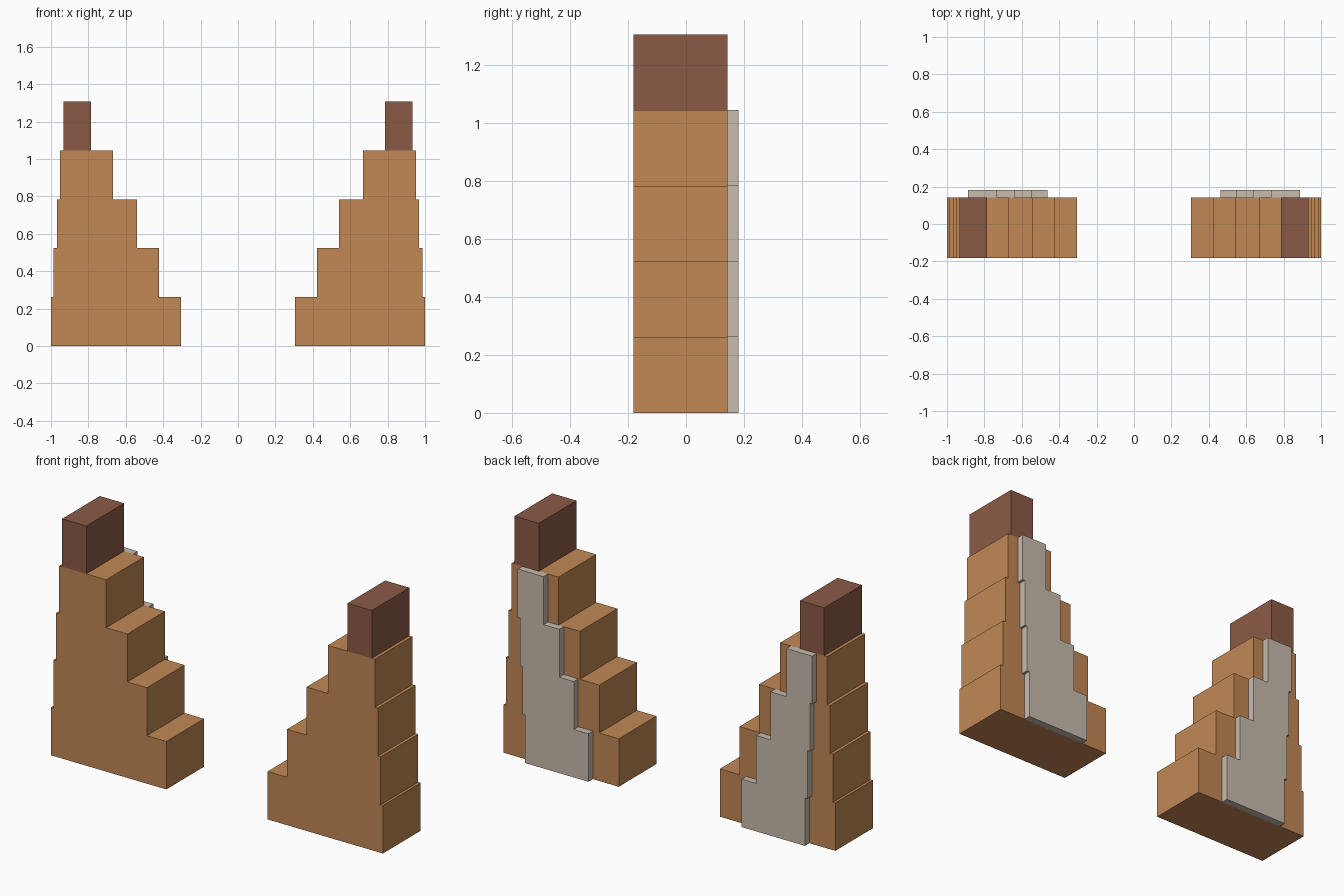
import bpy
import bmesh

cube = bpy.data.objects.get("Cube")
if cube:
    bpy.data.objects.remove(cube, do_unlink=True)

TIER = 0.2612                      # height of every tier
FRONT, BACK, PANEL_BACK = -0.181, 0.143, 0.181
# (inner x, outer x) of each tier, bottom to top
TIERS = [(0.305, 1.0), (0.4225, 0.986), (0.54, 0.969), (0.668, 0.951)]
CAP = (0.787, 0.933)
PANEL_SCALE = 0.55                 # panel width relative to its tier


def material(name, colour):
    mat = bpy.data.materials.new(name)
    mat.use_nodes = True
    mat.diffuse_color = (*colour, 1)
    mat.node_tree.nodes["Principled BSDF"].inputs["Base Color"].default_value = (*colour, 1)
    return mat


def stepped_slab(name, spans, z, y0, y1, side, mat):
    """Extrude a stepped outline, one span per tier, from y0 to y1."""
    inner, outer = [], []
    for i, (a, b) in enumerate(spans):
        for level in (z + i * TIER, z + (i + 1) * TIER):
            inner.append((side * a, level))
            outer.append((side * b, level))
    bm = bmesh.new()
    face = bm.faces.new([bm.verts.new((x, y0, h)) for x, h in inner + outer[::-1]])
    grown = bmesh.ops.extrude_face_region(bm, geom=[face])["geom"]
    verts = [v for v in grown if isinstance(v, bmesh.types.BMVert)]
    bmesh.ops.translate(bm, verts=verts, vec=(0, y1 - y0, 0))
    bmesh.ops.recalc_face_normals(bm, faces=bm.faces)
    mesh = bpy.data.meshes.new(name)
    bm.to_mesh(mesh)
    bm.free()
    mesh.materials.append(mat)
    bpy.context.collection.objects.link(bpy.data.objects.new(name, mesh))


def narrowed(span):
    mid, half = sum(span) / 2, (span[1] - span[0]) / 2 * PANEL_SCALE
    return mid - half, mid + half


tan = material("tan_clay", (0.539, 0.246, 0.091))
brown = material("dark_brown", (0.258, 0.102, 0.060))
grey = material("pale_stone", (0.578, 0.503, 0.423))

for label, side in (("left", 1), ("right", -1)):
    # Stepped tower, cap block and stone panel on the back
    stepped_slab(label + "_tower", TIERS, 0, FRONT, BACK, side, tan)
    stepped_slab(label + "_cap", [CAP], len(TIERS) * TIER, FRONT, BACK, side, brown)
    stepped_slab(label + "_back_panel", [narrowed(s) for s in TIERS], 0,
                 BACK, PANEL_BACK, side, grey)
